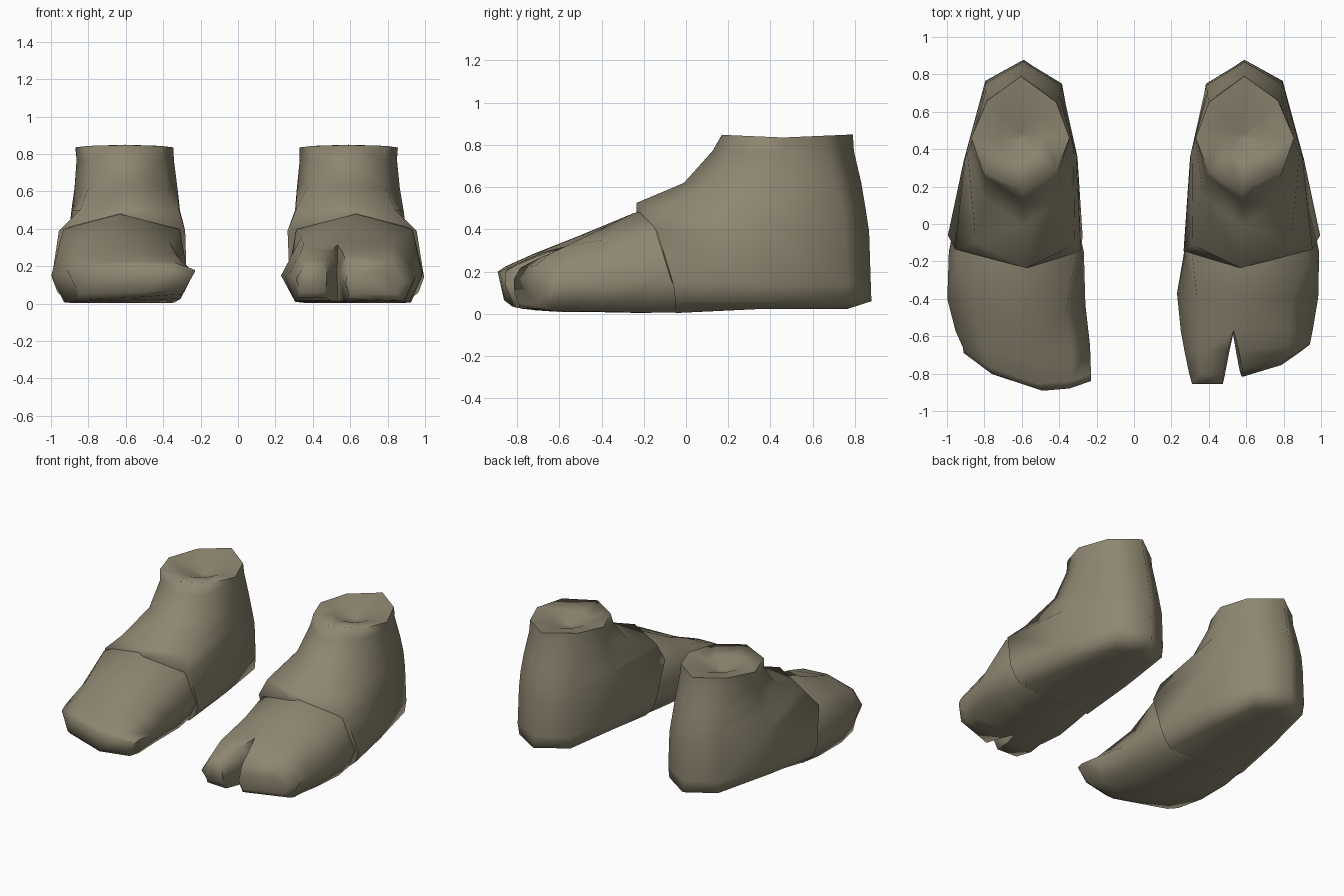
import bpy, bmesh
from mathutils import Vector

if "Cube" in bpy.data.objects:
    bpy.data.objects.remove(bpy.data.objects["Cube"])

mat = bpy.data.materials.new("olive_grey_cloth")
mat.diffuse_color = (0.27, 0.24, 0.165, 1)
mat.use_nodes = True
mat.node_tree.nodes["Principled BSDF"].inputs["Base Color"].default_value = mat.diffuse_color


def mix(a, b, t):
    return a + (b - a) * t


def curve3(a, m, b, t):
    """Quadratic through a, m, b at t = 0, 0.5, 1."""
    return 2 * (t - .5) * (t - 1) * a + 4 * t * (1 - t) * m + 2 * t * (t - .5) * b


def cap(bm, loop):
    """Close a ring with strips joining its upper and lower points."""
    n = len(loop)
    for i in range(n // 2):
        quad = (loop[i], loop[i + 1], loop[n - i - 1], loop[(n - i) % n])
        bm.faces.new(list(dict.fromkeys(quad)))


def add_loft(bm, rings, cap_start=True, cap_end=True):
    loops = [[bm.verts.new(p) for p in r] for r in rings]
    n = len(loops[0])
    for a, b in zip(loops, loops[1:]):
        for i in range(n):
            bm.faces.new((a[i], a[(i + 1) % n], b[(i + 1) % n], b[i]))
    if cap_start:
        cap(bm, loops[0])
    if cap_end:
        cap(bm, loops[-1])


def finish(bm, name, side, angle):
    for v in bm.verts:
        v.co.x *= side
    bmesh.ops.remove_doubles(bm, verts=bm.verts, dist=0.0005)
    bmesh.ops.recalc_face_normals(bm, faces=bm.faces)
    me = bpy.data.meshes.new(name)
    bm.to_mesh(me)
    bm.free()
    me.materials.append(mat)
    ob = bpy.data.objects.new(name, me)
    bpy.context.collection.objects.link(ob)
    bpy.ops.object.select_all(action='DESELECT')
    ob.select_set(True)
    bpy.context.view_layer.objects.active = ob
    bpy.ops.object.shade_smooth_by_angle(angle=angle)


# Ankle shell: eight-sided rings from the cuff down, starting at the instep and going round outside
SHELL = [
    (.835, (.58, .17), (.79, .27), (.855, .46), (.77, .66), (.59, .79), (.40, .65), (.33, .46), (.40, .28)),
    (.77, (.58, .125), (.78, .25), (.85, .45), (.77, .67), (.59, .795), (.40, .66), (.33, .45), (.39, .26)),
    (.62, (.58, -.01), (.79, .14), (.865, .42), (.785, .71), (.59, .83), (.39, .69), (.315, .42), (.37, .14)),
    (.50, (.57, -.235), (.84, -.10), (.885, .38), (.79, .74), (.59, .85), (.39, .72), (.305, .38), (.31, -.11)),
    (.39, (.57, -.235), (.955, -.135), (.90, .36), (.795, .75), (.59, .867), (.385, .74), (.30, .36), (.265, -.145)),
    (.14, (.57, -.06), (.995, -.06), (.91, .34), (.795, .765), (.59, .875), (.385, .75), (.31, .34), (.275, -.06)),
    (.06, (.57, -.04), (.965, -.05), (.89, .33), (.785, .76), (.59, .878), (.39, .745), (.33, .33), (.30, -.05)),
    (.022, (.57, -.04), (.90, -.05), (.80, .33), (.73, .68), (.59, .76), (.45, .67), (.40, .33), (.35, -.05)),
]


def ankle_shell(name, side, shift):
    rings = []
    for z, *pts in SHELL:
        dx = shift * max(0, z - .3) / .54
        ring = [Vector((x + dx, y, z)) for x, y in pts]
        if z == .50:
            ring[0].z = .525
        if z == .39:
            ring[0].z = .475
            ring[7].x += shift
        if z == .022:
            for i in (0, 1, 7):
                ring[i].z = .004
        if z > .8:
            for p in ring:
                p.z += .013 * (abs(p.y - .46) / .3)
        rings.append(ring)
    # Shallow sunken cuff opening
    c = Vector((.59 + shift, .47, .80))
    inner = [p.lerp(c, .5) for p in rings[0]]
    deep = [p.lerp(c, .93) - Vector((0, 0, .03)) for p in rings[0]]
    bm = bmesh.new()
    add_loft(bm, [deep, inner] + rings)
    finish(bm, name, side, 1.5)


def section(xi, xo, yi, yc, yo, zc, zs, zm, zb, back=0, tc=.5, ts=.14, lift=0):
    """Eight-point cross-section of the front foot, from the inner side over the top."""
    def p(t, z, b=0):
        return Vector((mix(xi, xo, t), curve3(yi, yc, yo, t) + b, z))
    return [p(0, zm), p(ts, zs), p(tc, zc), p(1 - ts * 1.3, zs), p(1, zm),
            p(.91, zb, back), p(tc, zb + lift * .5, back), p(.1, zb + lift, back)]


BASE = [
    section(.30, .96, 0, -.05, 0, .50, .39, .15, .008, ts=.08),
    section(.268, .99, -.15, -.245, -.15, .478, .397, .16, .005, ts=.06),
]


# Rounded front foot
def plain_front(name, side):
    bm = bmesh.new()
    add_loft(bm, BASE + [
        section(.26, .998, -.43, -.5, -.40, .372, .325, .15, .01),
        section(.235, .955, -.65, -.72, -.57, .285, .265, .165, .01, lift=.015),
        section(.23, .915, -.80, -.845, -.66, .225, .22, .18, .02, .03, .42, .16, .03),
        section(.23, .91, -.84, -.88, -.69, .20, .20, .17, .05, .03, .38, .17, .03),
    ])
    finish(bm, name, side, 1.4)


def toe_ring(xc, xs, yc, ys, zt, zb, back=0):
    """Six-point toe section, from the cleft over the top to the outside."""
    def p(t, z, b=0):
        return Vector((mix(xc, xs, t), mix(yc, ys, t * t) + b, z))
    zm = mix(zb, zt, .5)
    return [p(0, zm), p(.04, zt * .97), p(.7, zt), p(1, zm), p(.87, zb, back), p(.06, zb, back)]


# Front foot with a cleft between the big toe and the others
def split_front(name, side):
    bm = bmesh.new()
    split = section(.25, .955, -.57, -.57, -.57, .315, .32, .15, .012, 0, .4)
    add_loft(bm, BASE + [
        section(.23, .985, -.37, -.40, -.39, .405, .35, .15, .01, 0, .43), split], True, False)
    cleft = Vector((.53, -.59, .16))
    big = [cleft, split[2], split[1], split[0], split[7], split[6]]
    rest = [cleft, split[2], split[3], split[4], split[5], split[6]]
    add_loft(bm, [big,
                  toe_ring(.51, .27, -.68, -.68, .29, .015),
                  toe_ring(.485, .295, -.81, -.80, .235, .03),
                  toe_ring(.475, .31, -.855, -.855, .205, .065, .03)], False, True)
    add_loft(bm, [rest,
                  toe_ring(.545, .945, -.68, -.62, .28, .015),
                  toe_ring(.565, .94, -.785, -.645, .225, .025),
                  toe_ring(.575, .88, -.815, -.69, .17, .05, .02)], False, True)
    finish(bm, name, side, 1.4)


ankle_shell("right_ankle_shell", 1, 0)
split_front("right_split_toe_front", 1)
ankle_shell("left_ankle_shell", -1, .015)
plain_front("left_rounded_front", -1)
